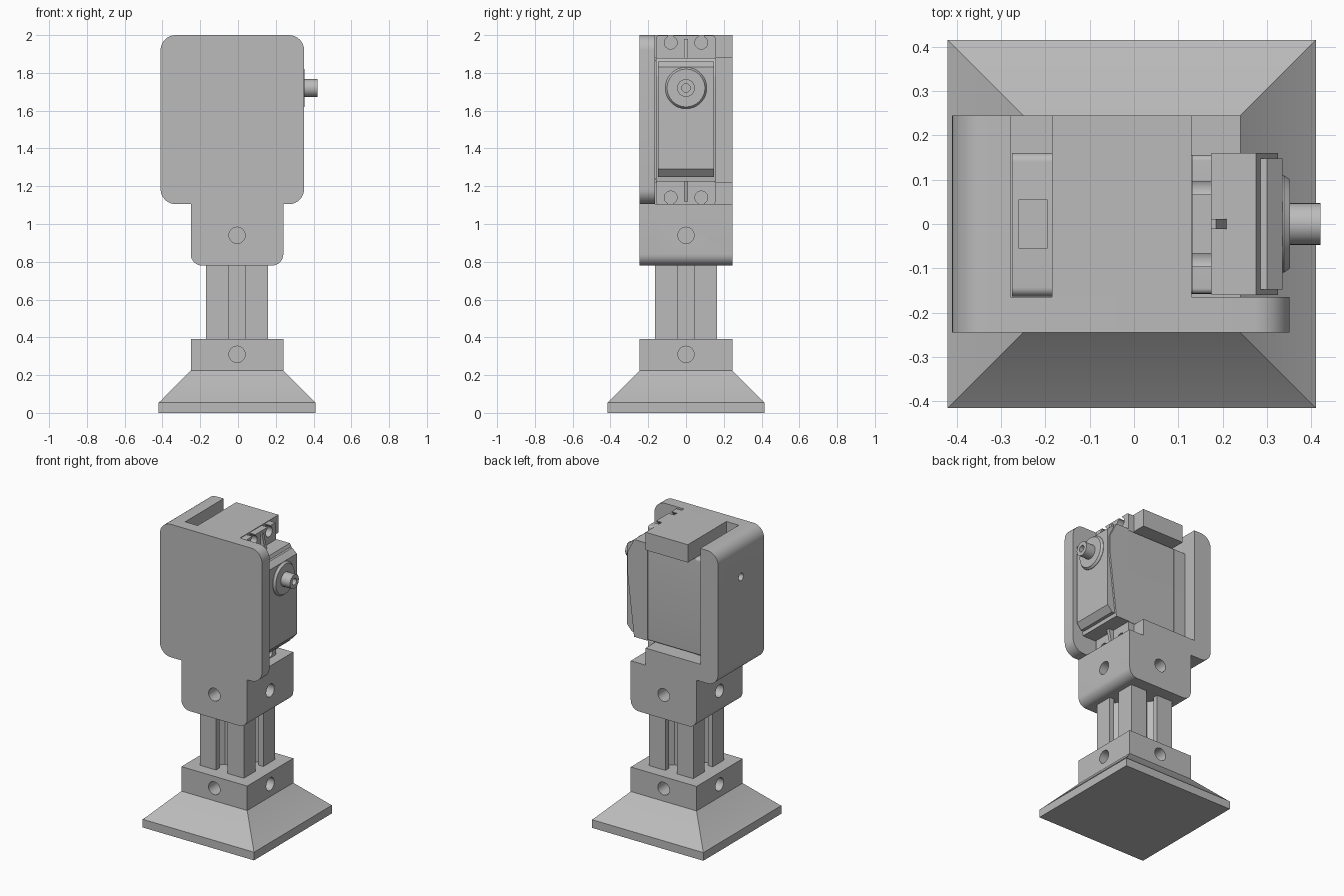
import bpy, bmesh, math
from mathutils import Vector

cube = bpy.data.objects.get("Cube")
if cube:
    bpy.data.objects.remove(cube, do_unlink=True)

grey = bpy.data.materials.new("plain_grey")
grey.use_nodes = True
grey.diffuse_color = (0.5, 0.5, 0.5, 1)
grey.node_tree.nodes["Principled BSDF"].inputs["Base Color"].default_value = (0.5, 0.5, 0.5, 1)

CX = -0.005          # centre line of stand in x
MID = 1.55           # mid height of servo
BACK = 0.245
INNER = -0.165       # inner face of the front plate


def place(axis, a, b, h):
    return {"x": (h, a, b), "y": (a, h, b), "z": (a, b, h)}[axis]


def make(name, loops):
    """Skin a stack of equal-length point loops and cap both ends."""
    bm = bmesh.new()
    rows = [[bm.verts.new(p) for p in loop] for loop in loops]
    n = len(rows[0])
    for lo, hi in zip(rows, rows[1:]):
        for i in range(n):
            j = (i + 1) % n
            bm.faces.new((lo[i], lo[j], hi[j], hi[i]))
    bm.faces.new(rows[0][::-1])
    bm.faces.new(rows[-1])
    bmesh.ops.recalc_face_normals(bm, faces=bm.faces)
    mesh = bpy.data.meshes.new(name)
    bm.to_mesh(mesh)
    bm.free()
    mesh.materials.append(grey)
    ob = bpy.data.objects.new(name, mesh)
    bpy.context.scene.collection.objects.link(ob)
    return ob


def rounded(points, steps=8):
    """Replace each (a, b, radius) right-angle corner by an arc."""
    out = []
    for i, p in enumerate(points):
        c = Vector(p[:2])
        if len(p) == 2:
            out.append(c)
            continue
        r = p[2]
        u = (Vector(points[i - 1][:2]) - c).normalized()
        v = (Vector(points[(i + 1) % len(points)][:2]) - c).normalized()
        for k in range(steps + 1):
            t = math.pi / 2 * k / steps
            out.append(c + (u + v) * r - v * r * math.cos(t) - u * r * math.sin(t))
    return out


def prism(name, points, axis, lo, hi):
    pts = rounded(points)
    return make(name, [[place(axis, a, b, h) for a, b in pts] for h in (lo, hi)])


def box(name, x, y, z, r=0):
    """Box whose edges along x may be rounded."""
    corners = [(y[0], z[0]), (y[1], z[0]), (y[1], z[1]), (y[0], z[1])]
    return prism(name, [c + (r,) for c in corners] if r else corners, "x", *x)


def lathe(name, rings, axis, a=0, b=0, n=40):
    """Rings of (flat radius, height) around an axis."""
    k = 1 / math.cos(math.pi / n) if n == 4 else 1
    angles = [2 * math.pi * (i + 0.5) / n for i in range(n)]
    return make(name, [[place(axis, a + r * k * math.cos(t), b + r * k * math.sin(t), h)
                        for t in angles] for r, h in rings])


def cut(ob, cutters):
    for c in cutters:
        c.hide_render = True
        mod = ob.modifiers.new("cut", "BOOLEAN")
        mod.operation = "DIFFERENCE"
        mod.solver = "EXACT"
        mod.object = c
    bpy.context.view_layer.update()
    deps = bpy.context.evaluated_depsgraph_get()
    mesh = bpy.data.meshes.new_from_object(ob.evaluated_get(deps))
    ob.modifiers.clear()
    ob.data = mesh


def drop(cutters):
    for c in cutters:
        bpy.data.objects.remove(c, do_unlink=True)


def cross_holes(z):
    r = 0.043
    return [lathe("hole_cutter", [(r, -1), (r, 1)], "x", 0, z),
            lathe("hole_cutter", [(r, -1), (r, 1)], "y", CX, z)]


# Square foot with sloped skirt and collar
foot = lathe("foot", [(0.415, 0), (0.415, 0.055), (0.408, 0.06), (0.245, 0.225), (0.245, 0.39)],
             "z", CX, 0, n=4)
holes = cross_holes(0.31)
cut(foot, holes)
drop(holes)

# Slotted post
h = 0.164
half = [(0.043, h), (0.043, h - 0.035), (0.085, h - 0.035), (0.085, 0.11), (0.045, 0.065)]
side = [(-h, h)] + [(-x, y) for x, y in half] + half[::-1]
post = []
for turn in range(4):
    post += side
    side = [(y, -x) for x, y in side]
prism("post", [(x + CX, y) for x, y in post], "z", 0.2, 1.0)

# Bracket: front plate, clamp block, side wall and servo rests
front = prism("front_plate", [
    (-0.41, 1.105, 0.08), (-0.25, 1.105), (-0.25, 0.78, 0.06), (0.24, 0.78, 0.06),
    (0.24, 1.105), (0.35, 1.105, 0.08), (0.35, 2.0, 0.08), (-0.41, 2.0, 0.08)],
    "y", -BACK, INNER)
block = prism("clamp_block", [(-0.25, 0.78, 0.06), (0.24, 0.78, 0.06), (0.24, 1.105),
                              (-0.25, 1.105)], "y", INNER, BACK)
holes = cross_holes(0.94)
cut(front, holes)
cut(block, holes)
drop(holes)
wall = prism("side_wall", [(-0.41, 1.105, 0.08), (-0.278, 1.105), (-0.278, 2.0),
                           (-0.41, 2.0, 0.08)], "y", INNER, BACK)
holes = [lathe("hole_cutter", [(0.025, -1), (0.025, 0)], "x", 0, 1.75)]
cut(wall, holes)
drop(holes)
box("lower_rest", (-0.278, 0.13), (INNER, BACK), (1.105, 1.22))
box("upper_rest", (-0.185, 0.13), (INNER, BACK), (1.88, 2.0))

# Servo case
box("servo_rear_cover", (-0.275, -0.185), (-0.163, 0.16), (1.222, 1.88), 0.02)
box("servo_body", (-0.185, 0.175), (-0.158, 0.156), (1.225, 1.878), 0.012)
box("cable_exit", (-0.26, -0.195), (-0.055, 0.055), (1.86, 1.92))
prism("servo_front_case", [(0.175, 1.225), (0.275, 1.225), (0.325, 1.65), (0.325, 1.78),
                           (0.275, 1.88), (0.175, 1.88)], "y", -0.16, 0.16)
prism("servo_cap", [(0.27, 1.25), (0.3, 1.25), (0.335, 1.29), (0.335, 1.83), (0.3, 1.86),
                    (0.27, 1.86)], "y", -0.148, 0.148)

# Mounting ears with open screw slots and stiffening ribs, top and bottom
for label, s in (("upper", 1), ("lower", -1)):
    def z(d):
        return MID + s * d
    ear = box(label + "_ear", (0.131, 0.175), (-0.157, 0.155), sorted((z(0.32), z(0.447))), 0.012)
    slots = []
    for y in (-0.081, 0.081):
        slots.append(lathe("slot_cutter", [(0.034, 0), (0.034, 0.3)], "x", y, z(0.41)))
        slots.append(box("slot_cutter", (0, 0.3), (y - 0.015, y + 0.015),
                         sorted((z(0.41), z(0.5)))))
    cut(ear, slots)
    drop(slots)
    prism(label + "_rib", [(0.17, z(0.325)), (0.21, z(0.325)), (0.185, z(0.43)),
                           (0.17, z(0.43))], "y", -0.011, 0.011)

# Output boss and hollow shaft
lathe("output_shaft", [(0.11, 0.3), (0.11, 0.338), (0.1, 0.352), (0.047, 0.352), (0.047, 0.42),
                       (0.022, 0.42), (0.022, 0.37)], "x", 0, 1.72)

# Smooth the curves, keep edges crisp
for ob in bpy.context.scene.objects:
    if ob.type == "MESH":
        for poly in ob.data.polygons:
            poly.use_smooth = True
        ob.data.set_sharp_from_angle(angle=math.radians(25))
